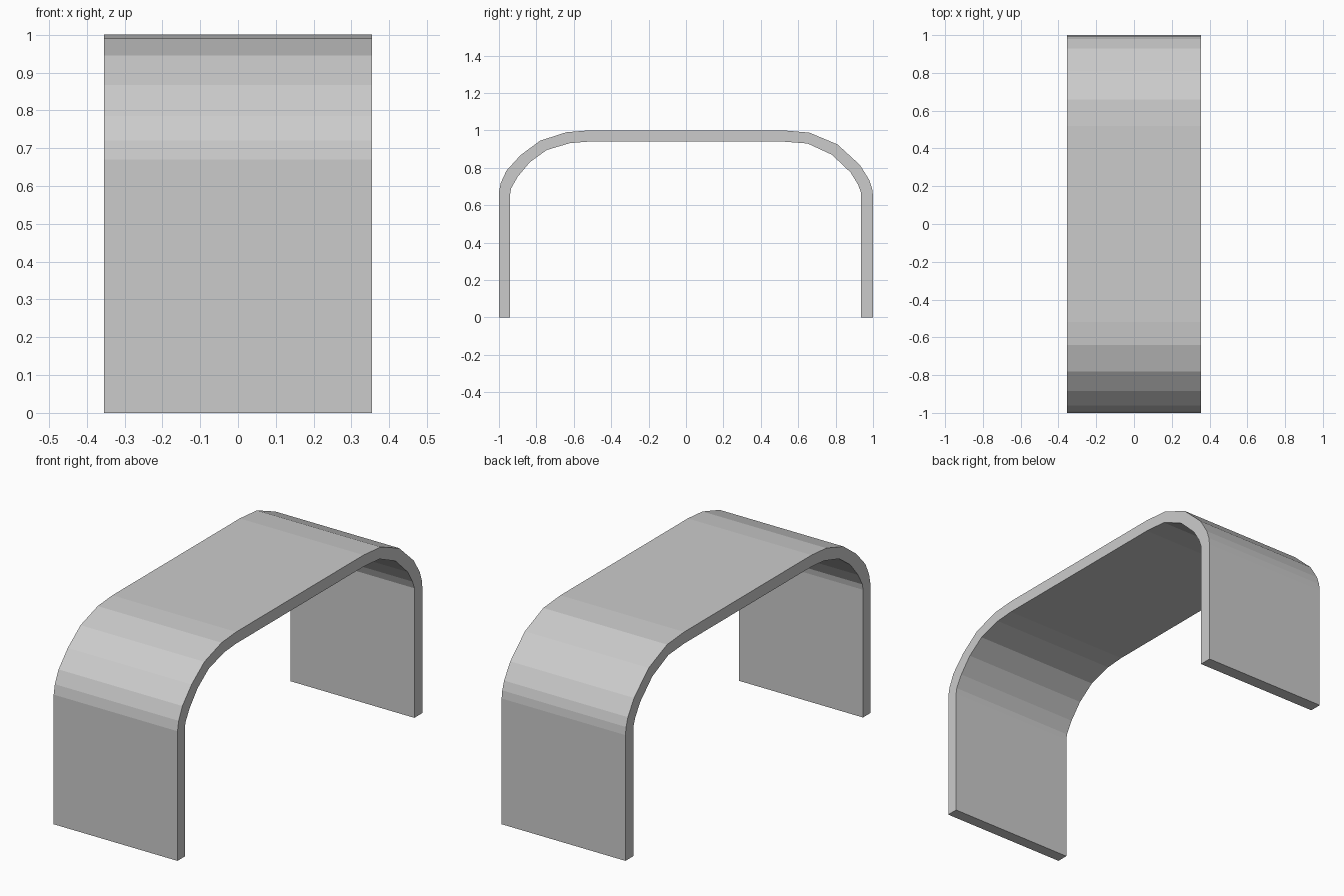
import bpy, bmesh

if "Cube" in bpy.data.objects:
    bpy.data.objects.remove(bpy.data.objects["Cube"])

HALF_WIDTH = 0.354

# Arch cross-section in (y, z): outer skin left to right, then inner skin back
outer = [(-1, 0), (-1, 0.67), (-0.99, 0.72), (-0.96, 0.785), (-0.885, 0.867),
         (-0.78, 0.945), (-0.64, 0.99), (-0.52, 1),
         (0.52, 1), (0.66, 0.988), (0.81, 0.925), (0.93, 0.815),
         (0.98, 0.735), (0.995, 0.69), (1, 0.65), (1, 0)]
inner = [(0.935, 0), (0.935, 0.67), (0.92, 0.71), (0.88, 0.775), (0.78, 0.87),
         (0.65, 0.93), (0.52, 0.94),
         (-0.52, 0.94), (-0.62, 0.932), (-0.745, 0.895), (-0.835, 0.83),
         (-0.90, 0.752), (-0.935, 0.69), (-0.94, 0.66), (-0.94, 0)]

# Bent panel: extrude the cross-section across the width
bm = bmesh.new()
side = bm.faces.new([bm.verts.new((-HALF_WIDTH, y, z)) for y, z in outer + inner])
new = bmesh.ops.extrude_face_region(bm, geom=[side], use_keep_orig=True)["geom"]
bmesh.ops.translate(bm, vec=(2 * HALF_WIDTH, 0, 0),
                    verts=[v for v in new if isinstance(v, bmesh.types.BMVert)])
bmesh.ops.recalc_face_normals(bm, faces=bm.faces)

mesh = bpy.data.meshes.new("arched_panel")
bm.to_mesh(mesh)
bm.free()
panel = bpy.data.objects.new("arched_panel", mesh)
bpy.context.collection.objects.link(panel)
